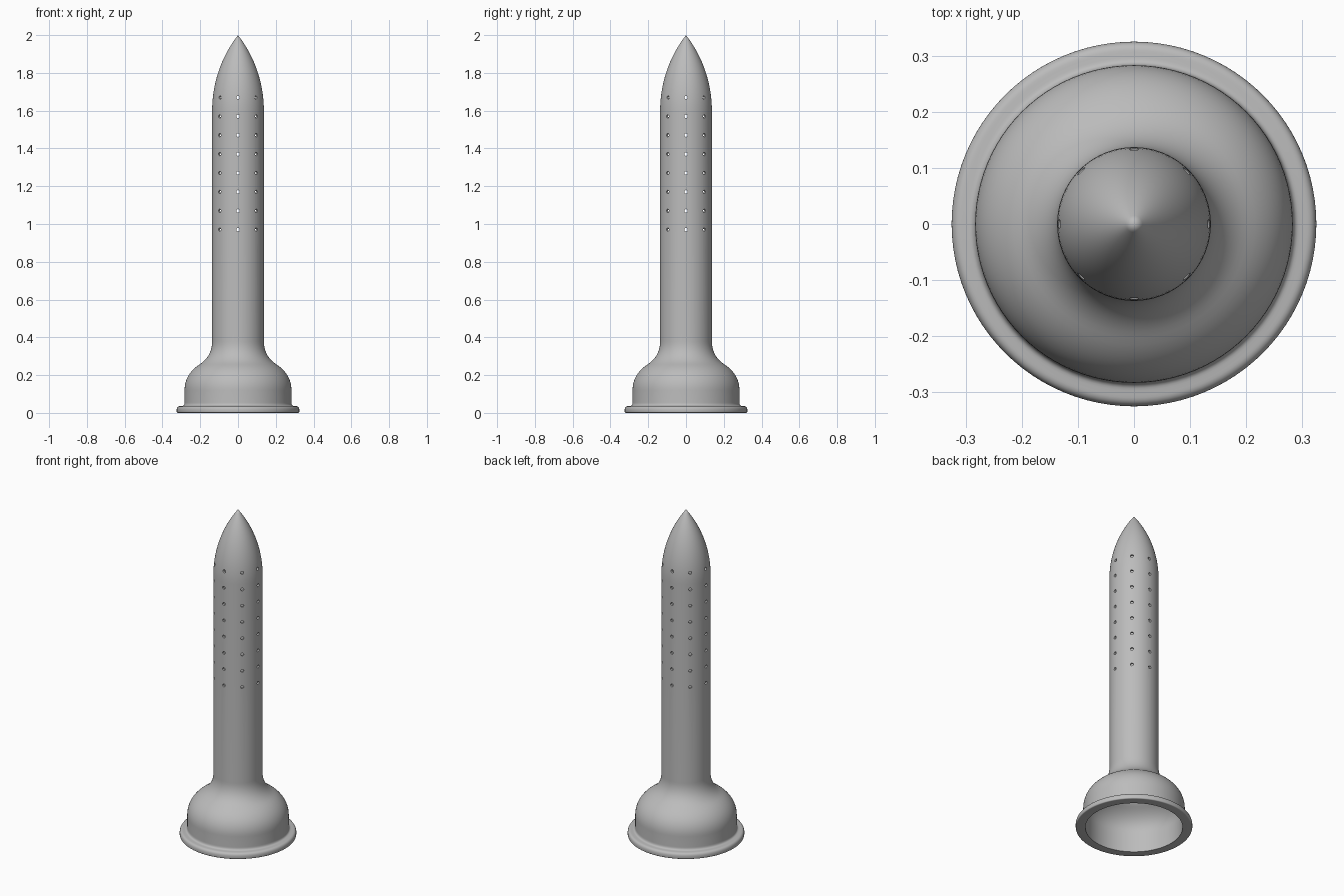
import bpy, bmesh, math
from mathutils import Vector, Matrix

cube = bpy.data.objects.get("Cube")
if cube:
    bpy.data.objects.remove(cube, do_unlink=True)

SEGMENTS = 96
BODY_R, SHOULDER_Z, TIP_Z = 0.137, 1.6, 2.0
BELL_R, FLANGE_R, WALL = 0.283, 0.325, 0.012

# One plain grey
grey = bpy.data.materials.new("plain grey")
colour = (0.5, 0.5, 0.5, 1)
grey.diffuse_color = colour
grey.use_nodes = True
grey.node_tree.nodes["Principled BSDF"].inputs["Base Color"].default_value = colour


def link(name, bm):
    mesh = bpy.data.meshes.new(name)
    bm.to_mesh(mesh)
    bm.free()
    obj = bpy.data.objects.new(name, mesh)
    bpy.context.collection.objects.link(obj)
    mesh.materials.append(grey)
    return obj


def curve(a, c, b, n=12):
    """Quadratic curve from a to b, pulled toward c."""
    a, c, b = Vector(a), Vector(c), Vector(b)
    return [a * (1 - t) ** 2 + c * 2 * t * (1 - t) + b * t * t
            for t in (i / n for i in range(n + 1))]


def wall_profile(inset):
    """Nose, barrel and bell from tip to skirt, as (radius, height)."""
    r = BODY_R - inset
    length = TIP_Z - inset * 2 - SHOULDER_Z
    arc = (r * r + length * length) / (2 * r)
    pts = []
    for i in range(21):
        h = length * (1 - i / 20)
        pts.append(Vector((math.sqrt(arc * arc - h * h) - arc + r, SHOULDER_Z + h)))
    pts[0].x = 0
    bell = BELL_R - inset
    c1, c2 = Vector((r, 0.30 - inset)), Vector((bell, 0.205 - inset))
    join = c1.lerp(c2, 0.45)
    pts += curve((r, 0.38), c1, join)
    pts += curve(join, c2, (bell, 0.12))[1:]
    return pts


# Outer wall, rounded flange, then back up the inside
profile = wall_profile(0)
profile += curve((BELL_R, 0.055), (BELL_R, 0.037), (0.297, 0.037), 6)
profile += curve((0.305, 0.036), (FLANGE_R, 0.036), (FLANGE_R, 0.014), 8)
profile += curve((FLANGE_R, 0.008), (FLANGE_R, 0), (0.318, 0), 4)
profile += [Vector((BELL_R - WALL, 0))]
profile += reversed(wall_profile(WALL))

bm = bmesh.new()
verts = [bm.verts.new((p.x, 0, p.y)) for p in profile]
edges = [bm.edges.new(pair) for pair in zip(verts, verts[1:])]
bmesh.ops.spin(bm, geom=verts + edges, cent=(0, 0, 0), axis=(0, 0, 1),
               angle=math.tau, steps=SEGMENTS, use_duplicate=False)
bmesh.ops.remove_doubles(bm, verts=bm.verts, dist=0.00005)
bmesh.ops.recalc_face_normals(bm, faces=bm.faces)
shell = link("hollow_shell", bm)

# Eight columns of eight small holes, drilled through the wall
bm = bmesh.new()
for row in range(8):
    for column in range(8):
        turn = Matrix.Rotation(column * math.tau / 8, 4, 'Z')
        place = Matrix.Translation((0.13, 0, 0.97 + row * 0.1))
        lay = Matrix.Rotation(math.pi / 2, 4, 'Y')
        bmesh.ops.create_cone(bm, cap_ends=True, segments=16, radius1=0.009,
                              radius2=0.009, depth=0.07, matrix=turn @ place @ lay)
drill = link("hole_cutter", bm)
drill.hide_render = True
drill.hide_viewport = True

cut = shell.modifiers.new("holes", 'BOOLEAN')
cut.operation = 'DIFFERENCE'
cut.solver = 'EXACT'
cut.object = drill

# Apply the cut, then smooth the curved surfaces
bpy.ops.object.select_all(action='DESELECT')
bpy.context.view_layer.objects.active = shell
shell.select_set(True)
bpy.ops.object.modifier_apply(modifier=cut.name)
bpy.data.objects.remove(drill, do_unlink=True)
bpy.ops.object.shade_smooth_by_angle(angle=math.radians(35))
